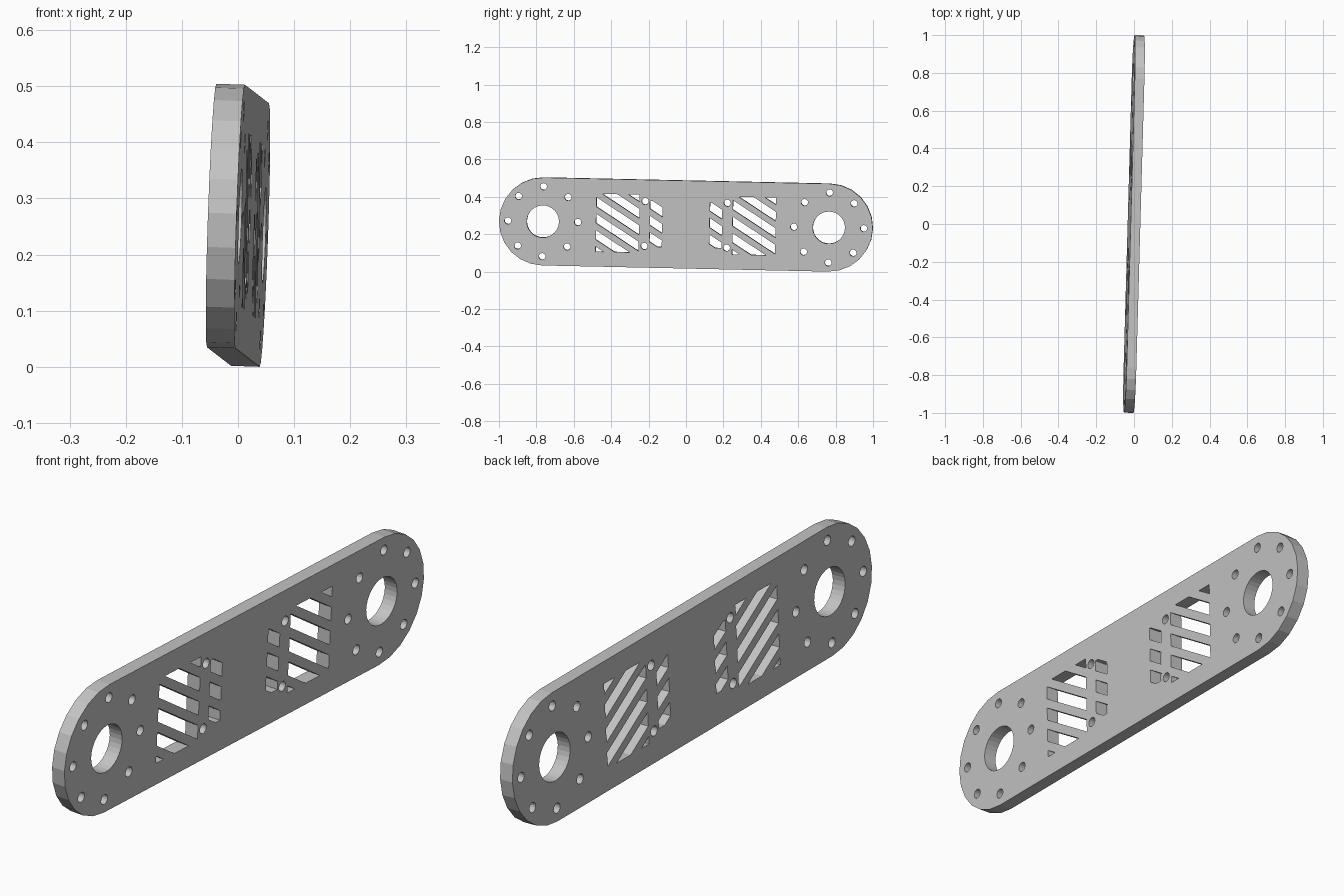
import bpy
import bmesh
from math import sin, cos, pi
from mathutils import Matrix, Vector

cube = bpy.data.objects.get("Cube")
if cube:
    bpy.data.objects.remove(cube, do_unlink=True)

# Plate dimensions
REACH, RADIUS, HALF_THICK = 0.765, 0.235, 0.0255
SLOPE, PITCH, SLOT = -0.63, 0.088, 0.05

grey = bpy.data.materials.new("plain grey")
grey.use_nodes = True
colour = (0.55, 0.55, 0.55, 1)
grey.diffuse_color = colour
grey.node_tree.nodes["Principled BSDF"].inputs["Base Color"].default_value = colour


def arc(cx, cy, r, start, sweep, count):
    return [(cx + r * cos(start + sweep * i / count),
             cy + r * sin(start + sweep * i / count)) for i in range(count)]


def clip(points, axis, limit, sign):
    """Keep the part of a polygon on one side of an axis-aligned line."""
    kept = []
    for i, b in enumerate(points):
        a = points[i - 1]
        da, db = sign * (limit - a[axis]), sign * (limit - b[axis])
        if da * db < 0:
            t = da / (da - db)
            kept.append((a[0] + t * (b[0] - a[0]), a[1] + t * (b[1] - a[1])))
        if db >= 0:
            kept.append(b)
    return kept


def slots(left, right, half_height, anchor_u, anchor_v):
    """Diagonal slots trimmed to a rectangular window."""
    result = []
    for k in range(-12, 13):
        def mid(u):
            return anchor_v + SLOPE * (u - anchor_u) + PITCH * k
        h = SLOT / 2
        poly = [(left, mid(left) - h), (right, mid(right) - h),
                (right, mid(right) + h), (left, mid(left) + h)]
        poly = clip(clip(poly, 1, half_height, 1), 1, -half_height, -1)
        if len(poly) > 2:
            height = max(p[1] for p in poly) - min(p[1] for p in poly)
            if height > 0.012:
                result.append(poly)
    return result


# Rounded outline
outlines = [arc(REACH, 0, RADIUS, -pi / 2, pi, 12) + [(REACH, RADIUS)]
            + arc(-REACH, 0, RADIUS, pi / 2, pi, 12) + [(-REACH, -RADIUS)]]

for side in (-1, 1):
    # Hub bore and its ring of bolt holes
    outlines.append(arc(side * REACH, 0, 0.086, 0, 2 * pi, 32))
    for cx, cy in arc(side * REACH, 0, 0.187, 0, 2 * pi, 8):
        outlines.append(arc(cx, cy, 0.018, 0, 2 * pi, 16))
    # Bolt holes between the slotted windows
    for v in (-0.12, 0.12):
        outlines.append(arc(side * 0.22, v, 0.018, 0, 2 * pi, 16))
    # Wide and narrow slotted windows
    wide = sorted((side * 0.25, side * 0.48))
    narrow = sorted((side * 0.127, side * 0.193))
    outlines += slots(*wide, 0.155, wide[0], 0.0225)
    outlines += slots(*narrow, 0.122, wide[0], 0.0225)

# Filled flat curve with thickness
curve = bpy.data.curves.new("plate_profile", "CURVE")
curve.dimensions = "2D"
curve.fill_mode = "BOTH"
curve.extrude = HALF_THICK
for points in outlines:
    spline = curve.splines.new("POLY")
    spline.points.add(len(points) - 1)
    for p, (u, v) in zip(spline.points, points):
        p.co = (u, v, 0, 1)
    spline.use_cyclic_u = True
    spline.use_smooth = False

plate = bpy.data.objects.new("slotted_link_plate", curve)
bpy.context.collection.objects.link(plate)
bpy.ops.object.select_all(action="DESELECT")
plate.select_set(True)
bpy.context.view_layer.objects.active = plate
bpy.ops.object.convert(target="MESH")
plate = bpy.context.view_layer.objects.active

# Stand the plate on edge with its slight lean
along = Vector((0.028, 1, -0.0216)).normalized()
up = Vector((0.035, 0, 1))
normal = along.cross(up).normalized()
up = normal.cross(along)
plate.data.transform(Matrix((along, up, normal)).transposed().to_4x4())
low = min(v.co.z for v in plate.data.vertices)
plate.data.transform(Matrix.Translation((0, 0, -low)))

# Weld the faces to the rims
bm = bmesh.new()
bm.from_mesh(plate.data)
bmesh.ops.remove_doubles(bm, verts=bm.verts, dist=0.00005)
bmesh.ops.recalc_face_normals(bm, faces=bm.faces)
for face in bm.faces:
    face.smooth = False
bm.to_mesh(plate.data)
bm.free()
plate.data.materials.clear()
plate.data.materials.append(grey)
